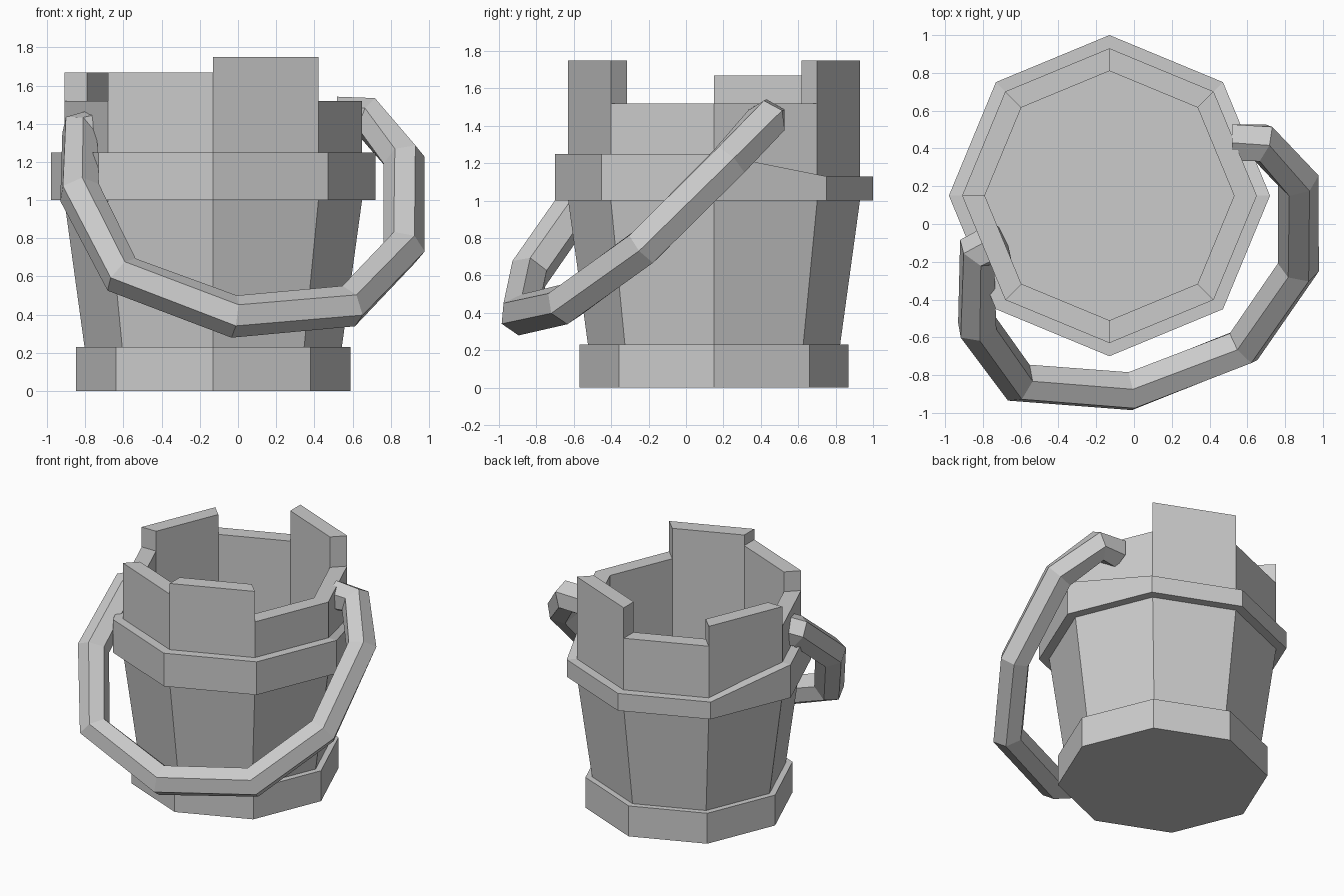
import bpy, bmesh
from math import cos, sin, pi
from mathutils import Vector

if "Cube" in bpy.data.objects:
    bpy.data.objects.remove(bpy.data.objects["Cube"])

CX, CY, N = -0.13, 0.15, 8      # bucket axis and number of staves


def finish(bm, name):
    bmesh.ops.recalc_face_normals(bm, faces=bm.faces[:])
    me = bpy.data.meshes.new(name)
    bm.to_mesh(me)
    bm.free()
    ob = bpy.data.objects.new(name, me)
    bpy.context.collection.objects.link(ob)
    return ob


def loft(profile, closed=False):
    """Octagonal rings joined in order; z may be a number or a function of corner."""
    bm = bmesh.new()
    rings = []
    for r, z in profile:
        rings.append([bm.verts.new((CX + r * cos(k * 2 * pi / N),
                                    CY + r * sin(k * 2 * pi / N),
                                    z(k) if callable(z) else z)) for k in range(N)])
    pairs = list(zip(rings, rings[1:]))
    if closed:
        pairs.append((rings[-1], rings[0]))
    bands = [[bm.faces.new((a[k], a[(k + 1) % N], b[(k + 1) % N], b[k]))
              for k in range(N)] for a, b in pairs]
    if not closed:
        bm.faces.new(rings[0])
        bm.faces.new(rings[-1])
    return bm, bands


# Base hoop
bm, _ = loft([(0.72, 0), (0.72, 0.23)])
finish(bm, "base_hoop")

# Bucket wall with inner floor; some staves stand taller than the rim
bm, bands = loft([(0.67, 0.2), (0.78, 1.0), (0.78, 1.52), (0.66, 1.52), (0.66, 0.25)])
bmesh.ops.recalc_face_normals(bm, faces=bm.faces[:])
rim = bands[2]
for k, top in {1: 1.75, 3: 1.67, 5: 1.67, 6: 1.75}.items():
    new = bmesh.ops.extrude_discrete_faces(bm, faces=[rim[k]])["faces"]
    bmesh.ops.translate(bm, verts=new[0].verts[:], vec=(0, 0, top - 1.52))
finish(bm, "bucket_staves")

# Upper hoop, lower at the three back corners
hoop_top = lambda k: 1.13 if k in (1, 2, 3) else 1.25
bm, _ = loft([(0.72, 1.0), (0.85, 1.0), (0.85, hoop_top), (0.72, hoop_top)], closed=True)
finish(bm, "upper_hoop")

# Six-sided handle hanging at the front
path = [(0.52, 0.43, 1.43), (0.68, 0.43, 1.43), (0.87, 0.23, 1.21), (0.87, -0.23, 0.75),
        (0.58, -0.65, 0.445), (-0.02, -0.885, 0.39), (-0.61, -0.84, 0.61),
        (-0.83, -0.54, 1.04), (-0.83, -0.15, 1.35), (-0.70, -0.09, 1.38)]
pts = [Vector(p) for p in path]
bm = bmesh.new()
prev, side = None, None
for i, p in enumerate(pts):
    d_in = (p - pts[max(i - 1, 0)]).normalized()
    d_out = (pts[min(i + 1, len(pts) - 1)] - p).normalized()
    t = (d_in + d_out).normalized()
    side = side or Vector((0, 0, 1))
    side = (side - t * side.dot(t)).normalized()
    up = t.cross(side)
    ring = [bm.verts.new(p + 0.112 * (side * cos(k * pi / 3) + up * sin(k * pi / 3)))
            for k in range(6)]
    if prev:
        for k in range(6):
            bm.faces.new((prev[k], prev[(k + 1) % 6], ring[(k + 1) % 6], ring[k]))
    else:
        bm.faces.new(ring)
    prev = ring
bm.faces.new(prev)
finish(bm, "handle")
